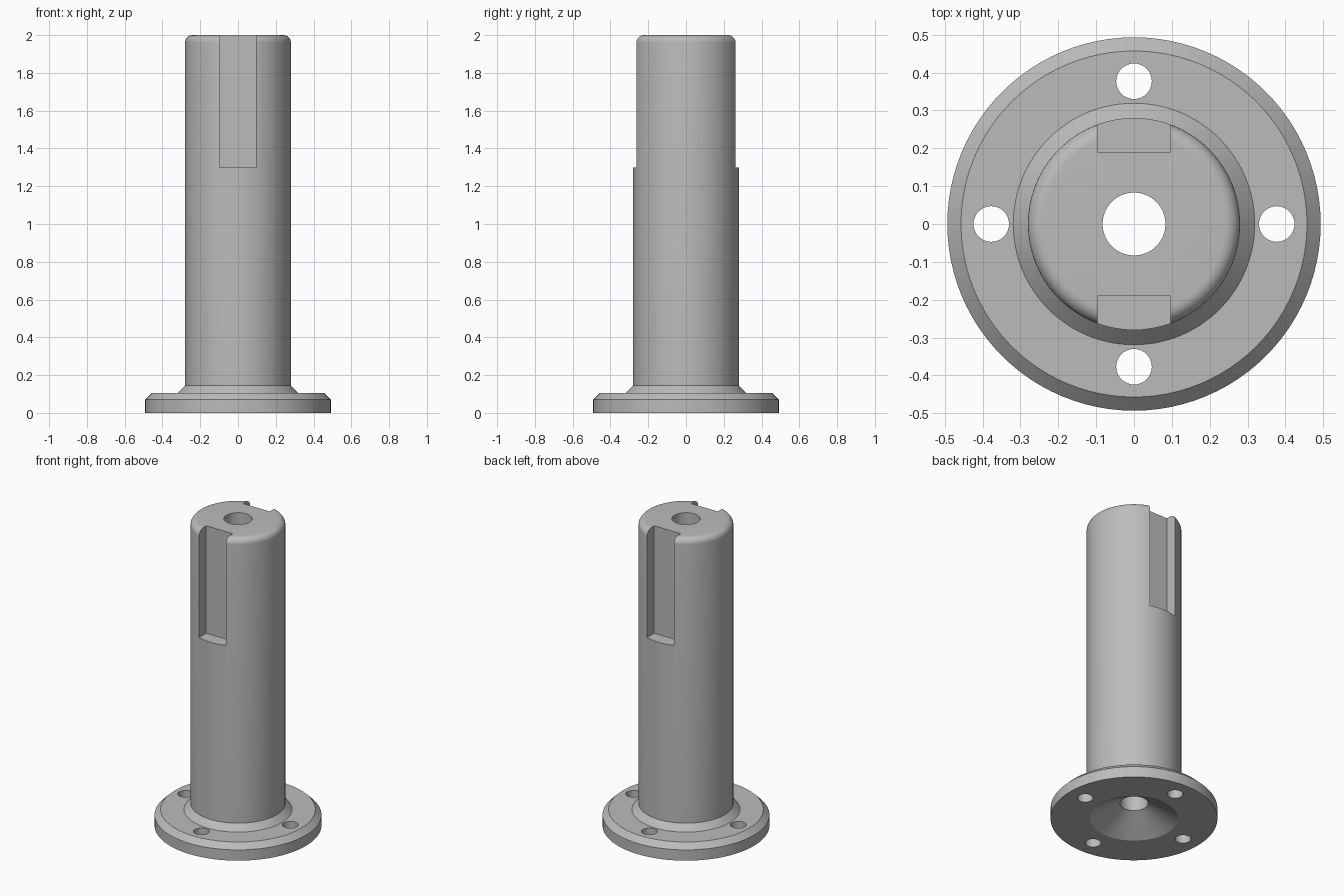
import bpy, bmesh
from math import sin, cos, pi, radians

cube = bpy.data.objects.get("Cube")
if cube:
    bpy.data.objects.remove(cube, do_unlink=True)

SIDES = 96
COLUMN_R, HEIGHT, FILLET = 0.28, 2.0, 0.04
SLOT_W, SLOT_Y, SLOT_Z = 0.192, 0.19, 1.3

grey = bpy.data.materials.new("plain grey")
grey.use_nodes = True
colour = (0.5, 0.5, 0.5, 1)
grey.diffuse_color = colour
grey.node_tree.nodes["Principled BSDF"].inputs["Base Color"].default_value = colour


def lathe(name, profile):
    """Revolve a closed (radius, z) outline around z."""
    bm = bmesh.new()
    rings = []
    for i in range(SIDES):
        a = 2 * pi * i / SIDES
        rings.append([bm.verts.new((r * cos(a), r * sin(a), z)) for r, z in profile])
    n = len(profile)
    for i in range(SIDES):
        a, b = rings[i], rings[(i + 1) % SIDES]
        for j in range(n):
            k = (j + 1) % n
            bm.faces.new((a[j], b[j], b[k], a[k]))
    bmesh.ops.recalc_face_normals(bm, faces=bm.faces)
    mesh = bpy.data.meshes.new(name)
    bm.to_mesh(mesh)
    bm.free()
    obj = bpy.data.objects.new(name, mesh)
    bpy.context.collection.objects.link(obj)
    mesh.materials.append(grey)
    return obj


def cut(target, cutter):
    """Subtract the cutter from the target and discard it."""
    cutter.hide_render = True
    cutter.data.materials.append(grey)
    bpy.context.view_layer.objects.active = target
    mod = target.modifiers.new("cut", 'BOOLEAN')
    mod.operation, mod.solver, mod.object = 'DIFFERENCE', 'EXACT', cutter
    bpy.ops.object.modifier_apply(modifier=mod.name)
    bpy.data.objects.remove(cutter, do_unlink=True)


# Flange, collar, rounded column, through bore and conical underside
arc = [(COLUMN_R - FILLET + FILLET * cos(t * pi / 16),
        HEIGHT - FILLET + FILLET * sin(t * pi / 16)) for t in range(9)]
outline = [(0.26, 0), (0.493, 0), (0.493, 0.07), (0.457, 0.105),
           (0.319, 0.105), (COLUMN_R, 0.145)] + arc + [(0.083, HEIGHT), (0.083, 0.103)]
post = lathe("flanged_post", outline)

# Four bolt holes
for i in range(4):
    a = i * pi / 2
    bpy.ops.mesh.primitive_cylinder_add(vertices=40, radius=0.047, depth=0.5,
                                        location=(0.377 * cos(a), 0.377 * sin(a), 0))
    cut(post, bpy.context.object)

# Keyway slots at front and back
for side in (-1, 1):
    bpy.ops.mesh.primitive_cube_add(size=1, location=(0, side * (SLOT_Y + 0.1), SLOT_Z + 0.5))
    slot = bpy.context.object
    slot.scale = (SLOT_W, 0.2, 1)
    cut(post, slot)

bpy.ops.object.select_all(action='DESELECT')
post.select_set(True)
bpy.context.view_layer.objects.active = post
bpy.ops.object.shade_smooth_by_angle(angle=radians(25))
